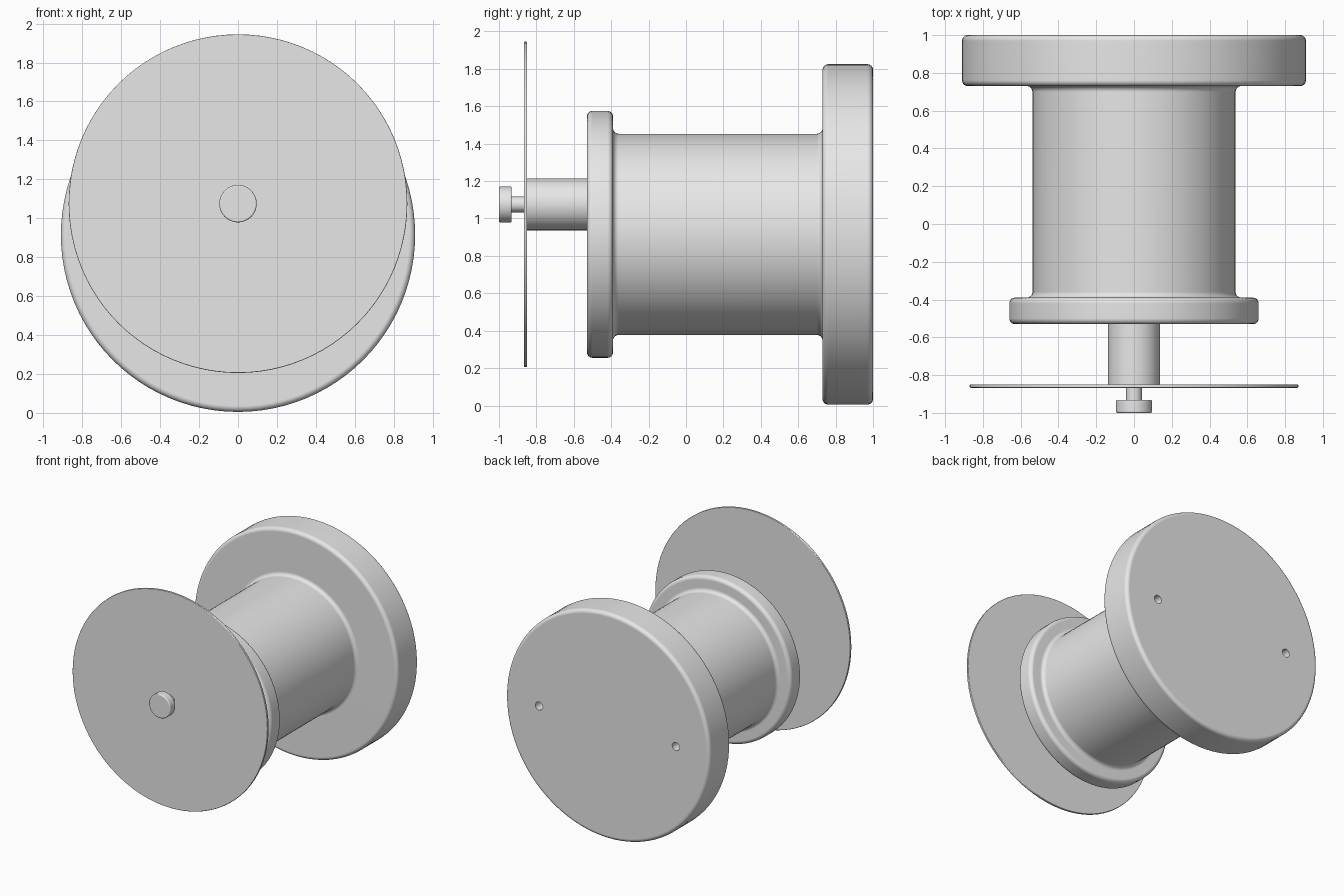
import bpy
import bmesh
import math
from mathutils import Vector, Matrix

cube = bpy.data.objects.get("Cube")
if cube:
    bpy.data.objects.remove(cube, do_unlink=True)

grey = bpy.data.materials.new("plain_grey")
grey.use_nodes = True
colour = (0.8, 0.8, 0.8, 1)
grey.diffuse_color = colour
grey.node_tree.nodes["Principled BSDF"].inputs["Base Color"].default_value = colour

BODY_Z = 0.915    # axis of the spool
SHAFT_Z = 1.075   # offset axis of the shaft, plate and knob


def rounded(profile, steps=6):
    """Turn (radius, y, fillet) corners into a smooth outline."""
    points = []
    for i, (r, y, fillet) in enumerate(profile):
        corner = Vector((r, y))
        if fillet == 0:
            points.append(corner)
            continue
        before = (Vector(profile[i - 1][:2]) - corner).normalized() * fillet
        after = (Vector(profile[i + 1][:2]) - corner).normalized() * fillet
        centre = corner + before + after
        for k in range(steps + 1):
            a = math.pi / 2 * k / steps
            points.append(centre - after * math.cos(a) - before * math.sin(a))
    return points


def lathe(name, profile, z, x=0, sides=96):
    """Spin an outline around the y axis and cap both ends."""
    bm = bmesh.new()
    verts = [bm.verts.new((p.x, p.y, 0)) for p in rounded(profile)]
    edges = [bm.edges.new(pair) for pair in zip(verts, verts[1:])]
    bmesh.ops.spin(bm, geom=verts + edges, axis=(0, 1, 0), cent=(0, 0, 0),
                   angle=math.tau, steps=sides, use_merge=True)
    bmesh.ops.remove_doubles(bm, verts=bm.verts, dist=0.0001)
    bmesh.ops.holes_fill(bm, edges=[e for e in bm.edges if e.is_boundary], sides=0)
    bmesh.ops.recalc_face_normals(bm, faces=bm.faces)
    bm.transform(Matrix.Translation((x, 0, z)))
    mesh = bpy.data.meshes.new(name)
    bm.to_mesh(mesh)
    bm.free()
    mesh.materials.append(grey)
    obj = bpy.data.objects.new(name, mesh)
    bpy.context.collection.objects.link(obj)
    return obj


def activate(obj):
    bpy.ops.object.select_all(action="DESELECT")
    obj.select_set(True)
    bpy.context.view_layer.objects.active = obj


def smooth(obj):
    activate(obj)
    bpy.ops.object.shade_smooth_by_angle(angle=math.radians(30))
    weighted = obj.modifiers.new("weighted_normals", "WEIGHTED_NORMAL")
    weighted.keep_sharp = True


# Spool: small front flange, barrel and large back flange in one turned piece
spool = lathe("spool_body", [
    (0.63, -0.53, 0), (0.66, -0.53, 0.03), (0.66, -0.39, 0.03),
    (0.538, -0.39, 0.03), (0.538, 0.73, 0.03),
    (0.91, 0.73, 0.03), (0.91, 1.0, 0.03), (0.88, 1.0, 0)], BODY_Z)
# the end points coincide with the fillets and are merged

# Two blind mounting holes in the back
for side in (-1, 1):
    cutter = lathe("hole_cutter", [(0.033, 0.87, 0), (0.033, 1.1, 0)],
                   BODY_Z, x=side * 0.61, sides=32)
    cutter.hide_render = True
    cut = spool.modifiers.new("mounting_hole", "BOOLEAN")
    cut.operation = "DIFFERENCE"
    cut.solver = "EXACT"
    cut.object = cutter
    activate(spool)
    bpy.ops.object.modifier_apply(modifier=cut.name)
    bpy.data.objects.remove(cutter, do_unlink=True)

# Offset shaft, thin front plate, and knob on its short stem
parts = [
    lathe("shaft", [(0.138, -0.85, 0), (0.138, -0.52, 0)], SHAFT_Z, sides=64),
    lathe("front_plate", [(0.865, -0.867, 0), (0.87, -0.867, 0.005),
                          (0.87, -0.849, 0.005), (0.865, -0.849, 0)], SHAFT_Z),
    lathe("knob_stem", [(0.042, -0.935, 0), (0.042, -0.86, 0)], SHAFT_Z, sides=48),
    lathe("knob", [(0.088, -1.0, 0), (0.096, -1.0, 0.008),
                   (0.096, -0.932, 0.008), (0.088, -0.932, 0)], SHAFT_Z, sides=64),
]
for part in [spool] + parts:
    smooth(part)
